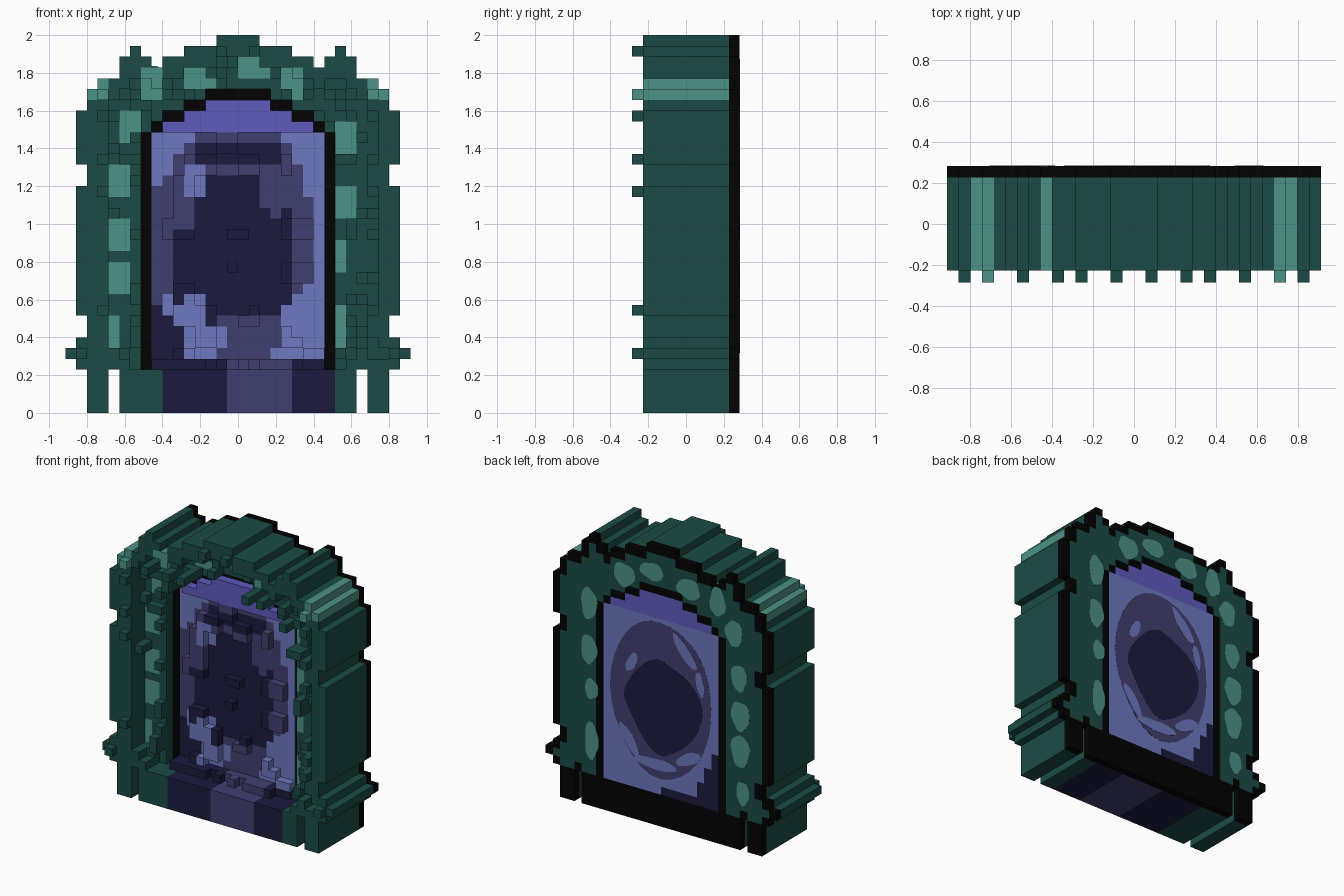
import bpy, bmesh, math, random

random.seed(7)
cube = bpy.data.objects.get("Cube")
if cube:
    bpy.data.objects.remove(cube, do_unlink=True)

U = 2 / 35  # block size; the model is 32 x 10 x 35 blocks


# Materials, one per flat colour
def linear(c):
    c /= 255
    return c / 12.92 if c <= 0.04045 else ((c + 0.055) / 1.055) ** 2.4


MATS = []
for name, rgb in [("black", (2, 2, 2)), ("dark green", (27, 75, 71)),
                  ("pale green", (75, 146, 135)), ("navy", (27, 27, 63)),
                  ("dusk purple", (64, 63, 112)), ("periwinkle", (109, 120, 192)),
                  ("violet", (94, 91, 190))]:
    m = bpy.data.materials.new(name)
    m.use_nodes = True
    col = [linear(c) for c in rgb] + [1]
    m.diffuse_color = col
    bsdf = next(n for n in m.node_tree.nodes if n.type == 'BSDF_PRINCIPLED')
    bsdf.inputs["Base Color"].default_value = col
    MATS.append(m)
BLACK, GREEN, PALE, NAVY, DUSK, PERI, VIOLET = range(7)


def finish(name, bm):
    mesh = bpy.data.meshes.new(name)
    bm.to_mesh(mesh)
    bm.free()
    for m in MATS:
        mesh.materials.append(m)
    ob = bpy.data.objects.new(name, mesh)
    bpy.context.collection.objects.link(ob)


def relief(name, cells, back):
    """Stepped block relief: cells maps (column, row) to (front depth, colour)."""
    bm = bmesh.new()

    def quad(pts, mat):
        f = bm.faces.new([bm.verts.new((x * U, y * U, z * U)) for x, y, z in pts])
        f.material_index = mat

    for (i, j), (f, mat) in cells.items():
        c = [(i, j), (i + 1, j), (i + 1, j + 1), (i, j + 1)]
        quad([(x, f, z) for x, z in c], mat)
        quad([(x, back, z) for x, z in reversed(c)], mat)
        for k, (di, dj) in enumerate([(0, -1), (1, 0), (0, 1), (-1, 0)]):
            n = cells.get((i + di, j + dj), (back, 0))[0]
            if f < n:
                a, b = c[k], c[(k + 1) % 4]
                quad([(a[0], f, a[1]), (a[0], n, a[1]), (b[0], n, b[1]), (b[0], f, b[1])], mat)
    bmesh.ops.remove_doubles(bm, verts=bm.verts, dist=1e-5)
    finish(name, bm)


def blob(name, mat, x, z, rx, rz, tilt, y1, wobble=1.0, power=1.0):
    """Thin rounded plate on the back."""
    bm = bmesh.new()
    n = 32
    ring = []
    for k in range(n):
        t = 2 * math.pi * k / n
        w = 1 + wobble * (0.08 * math.sin(3 * t + x * 20) + 0.05 * math.sin(5 * t + z * 9))
        c, s = math.cos(t), math.sin(t)
        px = rx * w * math.copysign(abs(c) ** power, c)
        pz = rz * w * math.copysign(abs(s) ** power, s)
        ring.append((x + px * math.cos(tilt) - pz * math.sin(tilt),
                     z + px * math.sin(tilt) + pz * math.cos(tilt)))
    lo = [bm.verts.new((px, 4.94 * U, pz)) for px, pz in ring]
    hi = [bm.verts.new((px, y1 * U, pz)) for px, pz in ring]
    bm.faces.new(lo)
    bm.faces.new(hi[::-1])
    for k in range(n):
        m = (k + 1) % n
        bm.faces.new([lo[k], hi[k], hi[m], lo[m]])
    for f in bm.faces:
        f.material_index = mat
    finish(name, bm)


def stack(spans):
    """Symmetric set of cells from (first row, last row, half width)."""
    return {(i, j) for a, b, h in spans for j in range(a, b + 1) for i in range(-h, h)}


def both(c):
    return (c, -c - 1)


def erode(s):
    return {(i, j) for i, j in s
            if {(i + 1, j), (i - 1, j), (i, j + 1), (i, j - 1)} <= s}


def centre(i, j):
    return (i + 0.5) * U, (j + 0.5) * U


def inside(x, z, e):
    return ((x - e[0]) / e[2]) ** 2 + ((z - e[1]) / e[3]) ** 2 < 1


# Outline, opening and portal shapes
outline = stack([(0, 3, 14), (4, 4, 15), (5, 5, 16), (6, 6, 15), (7, 8, 14), (9, 20, 15),
                 (21, 22, 14), (23, 27, 15), (28, 29, 14), (30, 30, 13), (31, 32, 11),
                 (33, 33, 5), (34, 34, 2)])
for side in (0, 1):
    outline.add((both(9)[side], 33))
    outline.discard((both(7)[side], 32))
    for row in range(4):
        outline.discard((both(11)[side], row))
opening = stack([(4, 25, 9), (26, 26, 8), (27, 27, 7), (28, 28, 5), (29, 29, 3)])
portal = stack([(4, 25, 8), (26, 26, 7), (27, 27, 5), (28, 28, 3)])
base = stack([(0, 3, 9)])

# Pale moss patches shared by front and back: x, z, radius x, radius z
PATCHES = [(-.63, .71, .07, .11), (-.63, .96, .07, .10), (-.65, .41, .05, .08),
           (-.58, 1.54, .065, .09), (-.62, 1.23, .06, .09), (-.45, 1.73, .06, .10),
           (-.22, 1.76, .09, .07), (.07, 1.81, .09, .06), (.29, 1.73, .08, .08),
           (.57, 1.45, .06, .11), (.57, 1.12, .06, .10), (.55, .84, .05, .07),
           (.55, .47, .05, .13)]


def frame_colour(i, j):
    x, z = centre(i, j)
    corner = j in (29, 30) and 0.69 < abs(x) < 0.8
    return PALE if corner or any(inside(x, z, p) for p in PATCHES) else GREEN


# Stone frame: raised outer band, lower rough inner band, studs
inner = {c for c in erode(erode(outline)) if c[1] >= 4 and c[0] >= -12}
frame = {}
for c in sorted(outline - opening - base):
    depth, colour = -4, frame_colour(*c)
    if c in inner:
        bump = random.choice([0, 0, 0, 0, 1, 2]) if colour == GREEN else 0
        depth = -1.3 - bump
    frame[c] = (depth, colour)
for col, row in [(1, 33), (12, 29), (9, 29), (6, 29), (4, 29), (12, 27), (12, 23),
                 (12, 20), (12, 9), (14, 5)]:
    for i in both(col):
        frame[(i, row)] = (-5, PALE if col == 12 and row == 29 else GREEN)
relief("stone_frame", frame, 4)


# Threshold block with painted bands
def band_colour(i):
    return DUSK if -1 <= i < 5 else NAVY if -7 <= i < 9 else GREEN


relief("threshold", {(i, j): (-4, band_colour(i)) for i, j in base}, 4)

# Dark rim round the portal
relief("portal_rim", {c: (0, BLACK) for c in opening - portal}, 4)


# Swirling portal; later entries paint over earlier ones
SWIRL = [(DUSK, -.01, .93, .41, .64), (NAVY, -.02, .85, .37, .42), (NAVY, 0, 1.37, .23, .07),
         (DUSK, -.43, .86, .035, .32), (DUSK, .05, .40, .20, .12), (DUSK, .20, 1.12, .07, .10),
         (DUSK, -.30, 1.08, .07, .14), (DUSK, -.36, .85, .04, .25), (DUSK, .31, .85, .04, .3),
         (PERI, -.22, 1.22, .07, .11), (PERI, -.25, .52, .07, .13), (PERI, -.14, .38, .09, .08),
         (PERI, .34, .47, .10, .16)]


def portal_colour(i, j):
    x, z = centre(i, j)
    if j == 4:
        return NAVY if i < -7 else band_colour(i)
    if x < -.26 and z < .5 + (-.3 - x) * .6 and x + z < .12:
        return NAVY
    if j >= 26:
        return VIOLET
    mat = PERI
    for m, *e in SWIRL:
        if inside(x, z, e):
            mat = m
    return mat


cells = {}
chunks = {(a, b): random.choice([0, 0, 1]) for a in range(-4, 4) for b in range(2, 15)}
for i, j in sorted(portal):
    x, z = centre(i, j)
    r = math.hypot(x / .46, (z - .88) / .65)
    lift = 0
    if j == 4:              # rubble steps at the foot
        lift = random.choice([1, 2, 2])
    elif j >= 26:           # raised top of the arch
        lift = 1
    elif .55 < r < .92 or j <= 6:
        lift = chunks[(i // 2, j // 2)]
    elif r < .2:
        lift = random.choice([0, 0, 0, 1])
    cells[(i, j)] = (-0.1 - lift, portal_colour(i, j))
relief("portal_surface", cells, 4)

# Back plate and its painted layers
relief("back_plate", {c: (4, BLACK) for c in outline}, 4.95)
band = {c for c in erode(outline) - opening if c[1] >= 4}
relief("back_moss_band", {c: (4.9, GREEN) for c in band}, 4.97)
for k, (x, z, rx, rz) in enumerate(PATCHES):
    blob(f"back_moss_patch_{k + 1}", PALE, x, z, rx * 1.05, rz * 1.05, 0, 4.99, 0.8)


def back_colour(i, j):
    if j >= 26:
        return VIOLET
    x, z = centre(i, j)
    return NAVY if x + z * .55 < -.09 or (x < 0 and j == 4) else PERI


relief("back_portal", {c: (4.9, back_colour(*c)) for c in portal}, 4.96)
blob("back_swirl_outer", DUSK, 0, .91, .40, .56, 0, 4.973, 0.2)
blob("back_swirl_core", NAVY, -.02, .86, .31, .34, 0, 4.986, 0.5, 1.25)
FLECKS = [(.23, 1.12, .035, .08, .5), (-.19, 1.30, .04, .14, -.7), (-.31, 1.10, .03, .09, -.2),
          (.25, .56, .04, .13, -.6), (.04, .44, .17, .04, 0), (-.22, .54, .11, .04, -.5)]
for k, fleck in enumerate(FLECKS):
    blob(f"back_swirl_fleck_{k + 1}", PERI, *fleck, 5.0, 0.5)
